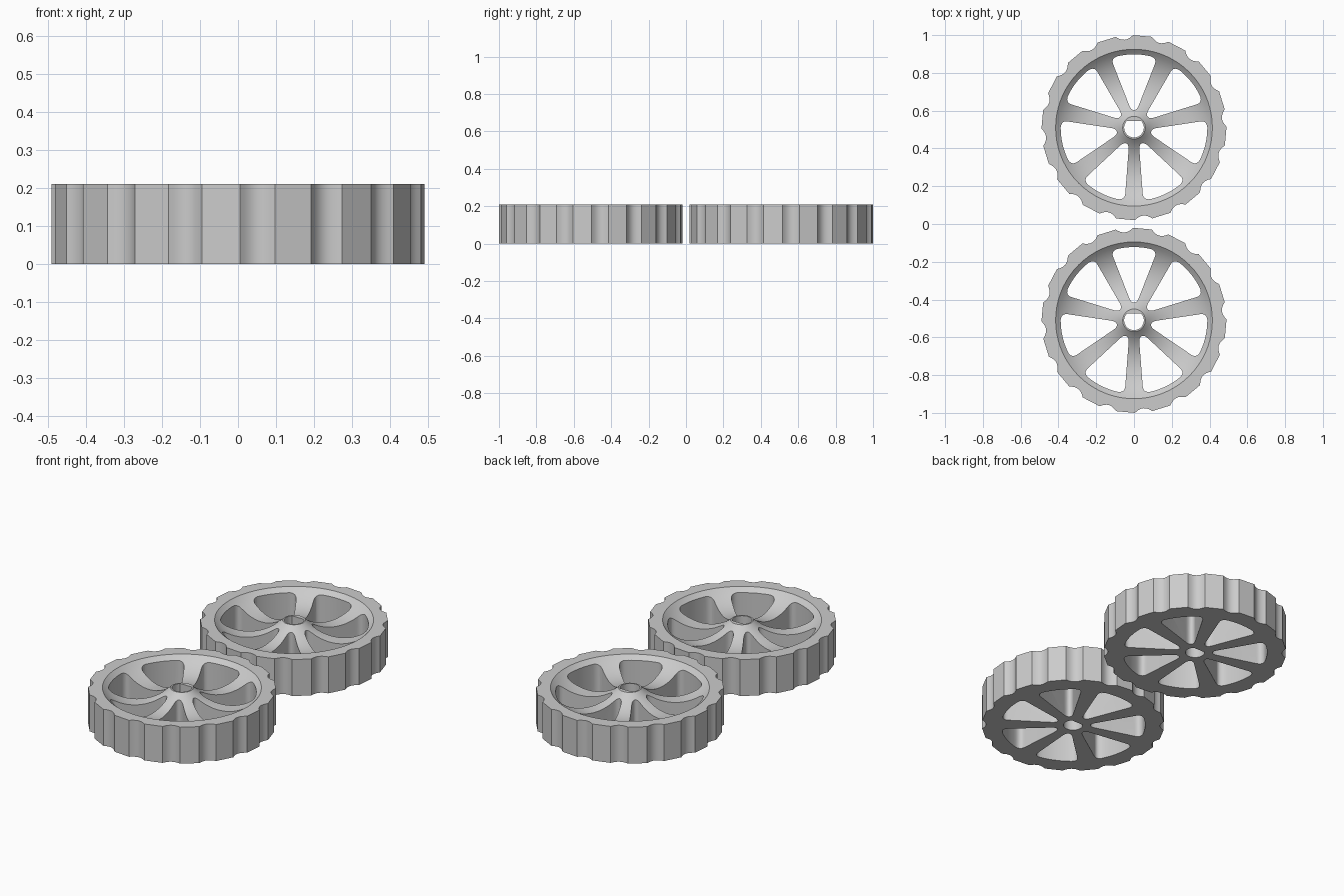
import bpy, bmesh, math
from mathutils import Vector

if "Cube" in bpy.data.objects:
    bpy.data.objects.remove(bpy.data.objects["Cube"])

H = 0.21            # wheel height
R = 0.49            # outer radius
CY = 0.51           # wheel centre offset

grey = bpy.data.materials.new("plain grey")
grey.diffuse_color = (0.6, 0.6, 0.6, 1)
grey.use_nodes = True
grey.node_tree.nodes["Principled BSDF"].inputs["Base Color"].default_value = grey.diffuse_color


def polar(r, a):
    return Vector((r * math.cos(a), r * math.sin(a)))


def bezier(a, b, c, n=6):
    return [a * (1 - t) ** 2 + b * 2 * t * (1 - t) + c * t * t
            for t in (i / n for i in range(n + 1))]


def to_object(bm, name):
    bmesh.ops.recalc_face_normals(bm, faces=bm.faces)
    mesh = bpy.data.meshes.new(name)
    bm.to_mesh(mesh)
    bm.free()
    obj = bpy.data.objects.new(name, mesh)
    bpy.context.collection.objects.link(obj)
    return obj


def prism(bm, points, z0, z1):
    face = bm.faces.new([bm.verts.new((p[0], p[1], z0)) for p in points])
    new = bmesh.ops.extrude_face_region(bm, geom=[face])["geom"]
    bmesh.ops.translate(bm, vec=(0, 0, z1 - z0),
                        verts=[g for g in new if isinstance(g, bmesh.types.BMVert)])


def cut(target, cutter):
    mod = target.modifiers.new("cut", "BOOLEAN")
    mod.operation = "DIFFERENCE"
    mod.solver = "EXACT"
    mod.object = cutter
    bpy.context.view_layer.objects.active = target
    bpy.ops.object.modifier_apply(modifier=mod.name)
    bpy.data.objects.remove(cutter)


# Rim outline: 16 straight lands alternating with shallow scallops
outline = []
half = math.radians(5.4)
for k in range(16):
    mid = math.radians(6 + 22.5 * k)
    for i in range(9):
        t = i / 4 - 1
        outline.append(polar(R - 0.022 * (1 - t * t), mid + half * t))
bm = bmesh.new()
prism(bm, outline, 0, H)
wheel = to_object(bm, "front_wheel")

# Ring-shaped dish in the top between hub and rim
r0, r1, sag = 0.06, 0.415, 0.075
c = (r1 - r0) / 2
rad = (c * c + sag * sag) / (2 * sag)
span = math.asin(c / rad)
bm = bmesh.new()
section = [(r0 + c + rad * math.sin(a), H + rad - sag - rad * math.cos(a))
           for a in (span * (i / 8 - 1) for i in range(17))]
section = [(r0, 0.3)] + section + [(r1, 0.3)]
verts = [bm.verts.new((r, 0, z)) for r, z in section]
edges = [bm.edges.new((verts[i], verts[(i + 1) % len(verts)])) for i in range(len(verts))]
bmesh.ops.spin(bm, geom=verts + edges, cent=(0, 0, 0), axis=(0, 0, 1),
               angle=2 * math.pi, steps=72)
bmesh.ops.remove_doubles(bm, verts=bm.verts, dist=1e-5)
cut(wheel, to_object(bm, "dish_cutter"))

# Seven rounded wedge windows and the flat-sided axle hole
side = bezier(Vector((0.093, 0)), Vector((0.093, 0.0155)), Vector((0.12, 0.026)))
side += bezier(Vector((0.335, 0.110)), Vector((0.366, 0.122)), polar(0.388, 0.23))
side += [polar(0.388, 0.23 * (1 - i / 5)) for i in range(1, 6)]
wedge = side + [Vector((p.x, -p.y)) for p in reversed(side[1:-1])]
bm = bmesh.new()
for k in range(7):
    a = math.pi / 2 + k * 2 * math.pi / 7
    ca, sa = math.cos(a), math.sin(a)
    prism(bm, [(p.x * ca - p.y * sa, p.x * sa + p.y * ca) for p in wedge], -0.1, 0.4)
start = math.pi - math.asin(0.036 / 0.052)
sweep = 3 * math.pi - 2 * start
prism(bm, [polar(0.052, start + sweep * i / 28) for i in range(29)], -0.1, 0.4)
cut(wheel, to_object(bm, "opening_cutter"))

# Shading, colour and the second wheel
wheel.data.materials.clear()
wheel.data.materials.append(grey)
for poly in wheel.data.polygons:
    poly.material_index = 0
bpy.ops.object.select_all(action="DESELECT")
wheel.select_set(True)
bpy.context.view_layer.objects.active = wheel
bpy.ops.object.shade_smooth_by_angle(angle=math.radians(25))
wheel.location.y = -CY
back = wheel.copy()
back.data = wheel.data.copy()
back.name = "back_wheel"
back.location.y = CY
bpy.context.collection.objects.link(back)
